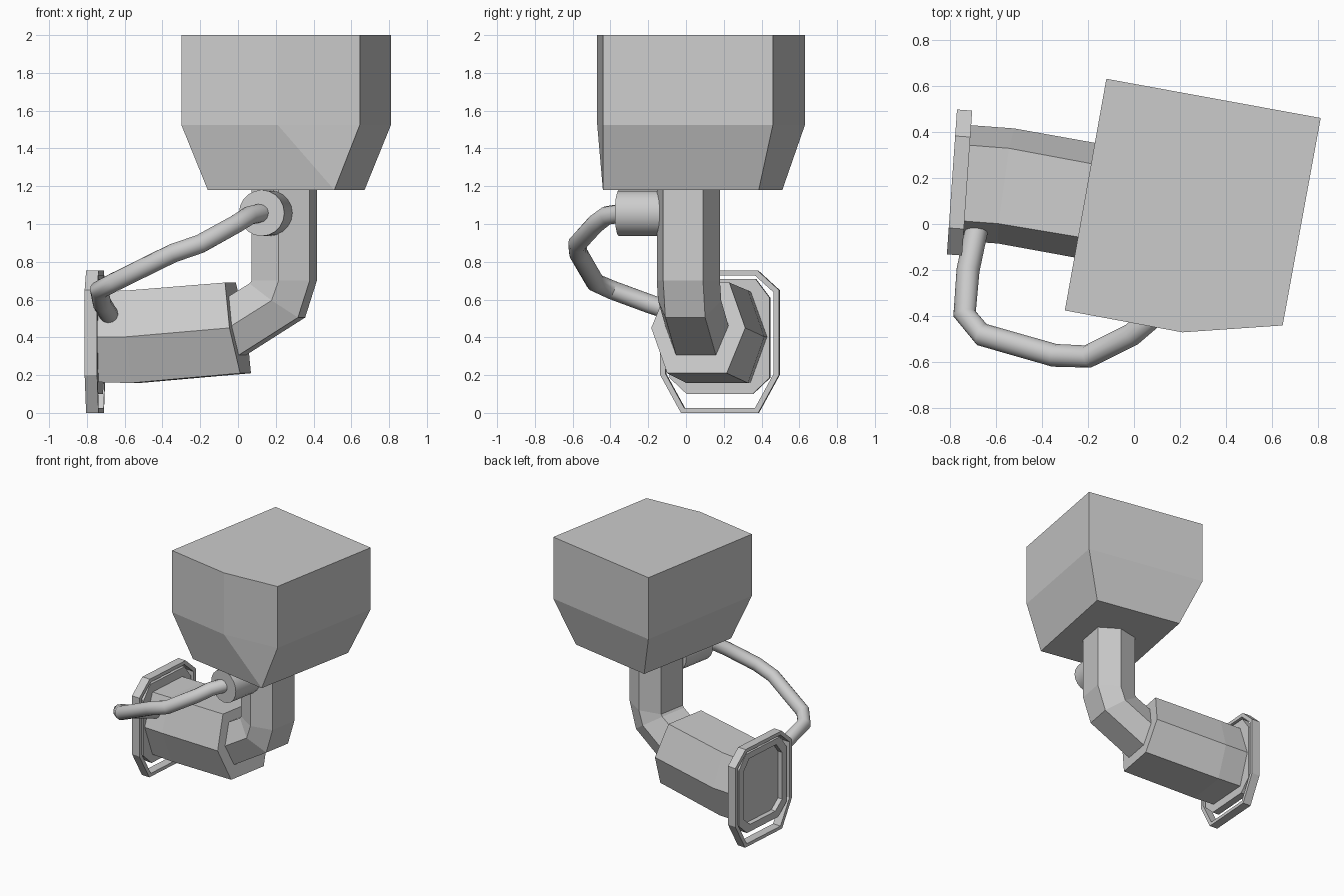
import bpy, bmesh, math
from mathutils import Vector as V

if "Cube" in bpy.data.objects:
    bpy.data.objects.remove(bpy.data.objects["Cube"])


def loft(name, rings, closed=False, smooth=False):
    """Skin a list of equal-sized rings; cap the ends or close into a loop."""
    bm = bmesh.new()
    vs = [[bm.verts.new(p) for p in r] for r in rings]
    n, m = len(vs[0]), len(vs)
    for i in range(m if closed else m - 1):
        a, b = vs[i], vs[(i + 1) % m]
        for j in range(n):
            k = (j + 1) % n
            bm.faces.new((a[j], a[k], b[k], b[j]))
    if not closed:
        bm.faces.new(vs[0][::-1])
        bm.faces.new(vs[-1])
    bmesh.ops.recalc_face_normals(bm, faces=bm.faces)
    me = bpy.data.meshes.new(name)
    bm.to_mesh(me)
    bm.free()
    ob = bpy.data.objects.new(name, me)
    bpy.context.collection.objects.link(ob)
    if smooth:
        bpy.ops.object.select_all(action='DESELECT')
        ob.select_set(True)
        bpy.context.view_layer.objects.active = ob
        bpy.ops.object.shade_smooth_by_angle(angle=math.radians(35))
    return ob


def axes(yaw):
    a = math.radians(yaw)
    return V((math.cos(a), -math.sin(a), 0)), V((math.sin(a), math.cos(a), 0))


def hexagon(c, up, side, flat, wide):
    c, up = V(c), V(up)
    return [c + up + side * flat, c + side * wide, c - up + side * flat,
            c - up - side * flat, c - side * wide, c + up - side * flat]


UX, UY = axes(10.3)

# Top block: square prism with a kinked front side and tapered underside
plan = [(-0.30, -0.375), (-0.12, 0.63), (0.81, 0.46), (0.645, -0.44), (0.21, -0.47)]
base = [(-0.16, -0.32), (0.0, 0.51), (0.67, 0.385), (0.51, -0.44)]
bm = bmesh.new()
top = [bm.verts.new((x, y, 2.0)) for x, y in plan]
mid = [bm.verts.new((x, y, 1.525)) for x, y in plan]
low = [bm.verts.new((x, y, 1.18)) for x, y in base]
bm.faces.new(top)
bm.faces.new(low)
for i in range(5):
    k = (i + 1) % 5
    bm.faces.new((top[i], top[k], mid[k], mid[i]))
for i in range(3):
    bm.faces.new((mid[i], mid[i + 1], low[i + 1], low[i]))
bm.faces.new((mid[3], mid[4], low[3]))
bm.faces.new((mid[4], mid[0], low[0], low[3]))
bmesh.ops.recalc_face_normals(bm, faces=bm.faces)
me = bpy.data.meshes.new("top_block")
bm.to_mesh(me)
bm.free()
bpy.context.collection.objects.link(bpy.data.objects.new("top_block", me))

# Neck: hexagonal pipe bending towards the sleeve (inner and outer edge points)
origin = V((0.245, 0.0125, 0))
rings = []
for xi, zi, xo, zo in [(-0.156, 1.19, 0.156, 1.19), (-0.156, 0.70, 0.156, 0.70),
                       (-0.168, 0.685, 0.093, 0.505), (-0.30, 0.605, -0.235, 0.30)]:
    a = origin + UX * xi + V((0, 0, zi))
    b = origin + UX * xo + V((0, 0, zo))
    rings.append(hexagon((a + b) / 2, (a - b) / 2, UY, 0.107, 0.17))
loft("neck", rings)

# Sleeve: larger hexagonal housing
loft("sleeve", [
    hexagon((0.0, 0.065, 0.45), (-0.04, 0.007, 0.24), UY, 0.16, 0.253),
    hexagon((-0.555, 0.165, 0.403), (-0.01, 0, 0.245), axes(8)[1], 0.165, 0.252),
    hexagon((-0.735, 0.178, 0.403), (0, 0, 0.24), axes(4)[1], 0.165, 0.252)])

# End flange: octagonal plate with a recess, and a loose outer rim
FX, FY = axes(4)


def octagon(lx, hw, top, bot, z0, z1, z2, z3):
    pts = [(top, z3), (hw, z2), (hw, z1), (bot, z0)]
    pts += [(-y, z) for y, z in reversed(pts)]
    return [V((-0.757, 0.18, z)) + FX * lx + FY * y for y, z in pts]


outer = (0.315, 0.20, 0.205, 0.0, 0.20, 0.65, 0.755)
inner = (0.287, 0.187, 0.187, 0.025, 0.207, 0.638, 0.728)
loft("outer_rim", [octagon(-0.033, *outer), octagon(0.033, *outer),
                   octagon(0.033, *inner), octagon(-0.033, *inner)], closed=True)
plate = (0.265, 0.19, 0.175, 0.10, 0.185, 0.61, 0.71)
recess = (0.215, 0.15, 0.14, 0.155, 0.22, 0.58, 0.665)
loft("end_plate", [octagon(0.03, *plate), octagon(-0.025, *plate),
                   octagon(-0.025, *recess), octagon(0.012, *recess)])


# Knob on the neck
def circle(c, u, w, r, n):
    return [c + (u * math.cos(2 * math.pi * i / n) + w * math.sin(2 * math.pi * i / n)) * r
            for i in range(n)]


Z = V((0, 0, 1))
loft("knob", [circle(V((0.125, -0.355, 1.058)) + UY * d, UX, Z, 0.122, 20)
              for d in (0, 0.26)], smooth=True)

# Bent rod from the knob to the sleeve
path = [V(p) for p in [(0.13, -0.32, 1.06), (0.06, -0.42, 1.045), (-0.01, -0.48, 1.0),
                       (-0.20, -0.575, 0.895), (-0.345, -0.57, 0.845), (-0.66, -0.48, 0.69),
                       (-0.735, -0.39, 0.65), (-0.72, -0.20, 0.58), (-0.68, -0.01, 0.515)]]
rings = []
for i, p in enumerate(path):
    t = (path[min(i + 1, len(path) - 1)] - path[max(i - 1, 0)]).normalized()
    u = t.cross(Z).normalized()
    rings.append(circle(p, u, u.cross(t), 0.05, 12))
loft("rod", rings, smooth=True)
